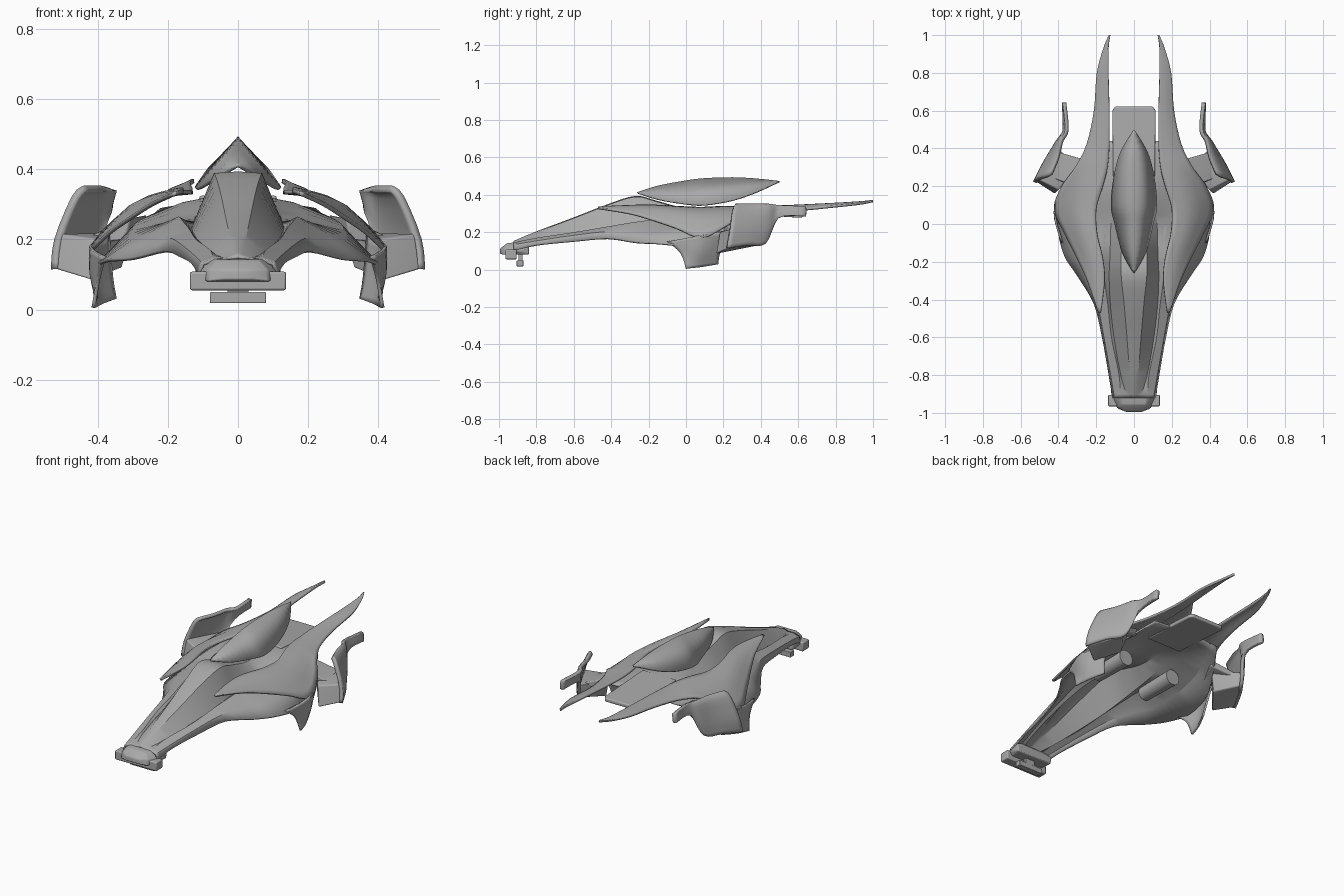
import bpy, bmesh, math
from mathutils import Vector

cube = bpy.data.objects.get("Cube")
if cube:
    bpy.data.objects.remove(cube)

grey = bpy.data.materials.new("hull grey")
grey.use_nodes = True
grey.diffuse_color = (0.4, 0.4, 0.4, 1)
grey.node_tree.nodes["Principled BSDF"].inputs["Base Color"].default_value = (0.4, 0.4, 0.4, 1)


def finish(name, bm, thickness=0, mirror=True, bevel=0, angle=35):
    """Turn a bmesh into a mirrored, optionally thickened object."""
    bmesh.ops.recalc_face_normals(bm, faces=bm.faces)
    mesh = bpy.data.meshes.new(name)
    bm.to_mesh(mesh)
    bm.free()
    obj = bpy.data.objects.new(name, mesh)
    bpy.context.collection.objects.link(obj)
    mesh.materials.append(grey)
    if mirror:
        mod = obj.modifiers.new("Mirror", 'MIRROR')
        mod.use_clip = True
    if thickness:
        mod = obj.modifiers.new("Solidify", 'SOLIDIFY')
        mod.thickness = thickness
        mod.offset = 0
    if bevel:
        mod = obj.modifiers.new("Bevel", 'BEVEL')
        mod.width = bevel
        mod.segments = 3
    bpy.ops.object.select_all(action='DESELECT')
    bpy.context.view_layer.objects.active = obj
    obj.select_set(True)
    bpy.ops.object.shade_smooth_by_angle(angle=math.radians(angle))
    return obj


def spline(a, b, c, d, t):
    """Catmull-Rom point between b and c."""
    return ((b * 2) + (c - a) * t + (a * 2 - b * 5 + c * 4 - d) * t ** 2
            + (b * 3 - a - c * 3 + d) * t ** 3) / 2


def refine(rows, steps):
    """Insert smooth in-between rows."""
    rows = [[Vector(p) for p in row] for row in rows]
    last = len(rows) - 1
    result = []
    for i in range(last):
        four = [rows[min(max(i + k, 0), last)] for k in (-1, 0, 1, 2)]
        for s in range(steps):
            result.append([spline(*pts, s / steps) for pts in zip(*four)])
    return result + [rows[last]]


def loft(name, rows, steps=4, across=1, thickness=0.01, angle=35):
    """Skin a sheet through rows of points."""
    rows = refine(rows, steps)
    if across > 1:
        rows = refine(list(zip(*rows)), across)
    bm = bmesh.new()
    grid = [[bm.verts.new(p) for p in row] for row in rows]
    for r, s in zip(grid, grid[1:]):
        for i in range(len(r) - 1):
            bm.faces.new((r[i], r[i + 1], s[i + 1], s[i]))
    bmesh.ops.remove_doubles(bm, verts=bm.verts, dist=0.0005)
    return finish(name, bm, thickness, angle=angle)


def solid(name, points, both=False, bevel=0.006):
    """Convex block around points; 'both' spans the centre line."""
    bm = bmesh.new()
    for x, y, z in points:
        bm.verts.new((x, y, z))
        if both:
            bm.verts.new((-x, y, z))
    out = bmesh.ops.convex_hull(bm, input=bm.verts)
    junk = [g for g in out["geom_interior"] if isinstance(g, bmesh.types.BMVert)]
    bmesh.ops.delete(bm, geom=junk, context='VERTS')
    bmesh.ops.dissolve_limit(bm, angle_limit=0.02, verts=bm.verts, edges=bm.edges)
    return finish(name, bm, mirror=not both, bevel=bevel)


def block(name, x, y0, y1, z0, z1, bevel=0.006):
    return solid(name, [(x, y, z) for y in (y0, y1) for z in (z0, z1)], True, bevel)


# Body shell: y, then x/z of canopy top, canopy edge, rim, flank, lower edge
stations = [
    (-.92, .01, .145, .03, .14, .07, .14, .1, .13, .11, .1),
    (-.8, .02, .195, .07, .155, .08, .165, .12, .15, .13, .13),
    (-.6, .035, .27, .105, .185, .12, .195, .155, .18, .165, .15),
    (-.42, .05, .34, .125, .21, .14, .225, .19, .2, .21, .165),
    (-.27, .065, .385, .13, .23, .16, .25, .24, .2, .3, .145),
    (-.16, .065, .36, .125, .24, .17, .26, .28, .2, .37, .14),
    (0, .06, .32, .12, .26, .19, .25, .3, .22, .4, .13),
    (.2, .06, .32, .11, .31, .16, .3, .28, .25, .36, .16),
    (.44, .06, .3, .11, .295, .15, .29, .19, .29, .22, .285)]
body = []
for y, *v in stations:
    profile = [(x, y, z) for x, z in zip(v[::2], v[1::2])]
    body.append([(0, y, v[1] + .004)] + profile)
loft("body_shell", body, angle=25)

# Roof blade: ridge height, edge width, edge height
roof = [(-.26, .41, 0, .41), (-.15, .445, .06, .375), (0, .473, .1, .35), (.1, .485, .12, .345),
        (.25, .49, .105, .37), (.38, .483, .07, .415), (.5, .47, 0, .47)]
loft("roof_blade", [[(0, y, h), (x, y, z)] for y, h, x, z in roof], thickness=.008)

# Swept shoulder blades: y, inner x/z, outer x/z
sweep = [(-.47, .175, .332, .185, .328), (-.3, .155, .34, .245, .3), (-.18, .165, .342, .3, .265),
         (-.05, .195, .335, .365, .22), (.08, .2, .33, .42, .17), (.2, .165, .335, .38, .225),
         (.3, .14, .335, .31, .285), (.42, .13, .335, .25, .305), (.6, .13, .342, .21, .318),
         (.8, .135, .352, .195, .338), (.93, .135, .36, .16, .352), (1, .125, .367, .132, .366)]
blades = []
for y, xi, zi, xo, zo in sweep:
    mid = ((xi + xo) / 2, y, (zi + zo) / 2 + (zi - zo) * .25)
    blades.append([(xi, y, zi), mid, (xo, y, zo)])
loft("shoulder_blade", blades, across=3, thickness=.012)

# Downward side fins
loft("side_fin", [
    [(.38, -.1, .15), (.42, .06, .18), (.37, .22, .21)],
    [(.397, -.03, .09), (.418, .07, .1), (.36, .18, .09)],
    [(.413, 0, .005), (.39, .08, .015), (.35, .17, .03)]], across=4)

# Rear winglets: upright plate that narrows into a tail, and its arm
loft("winglet_plate", [
    [(.525, .22, .115), (.515, .235, .2), (.465, .25, .32), (.435, .265, .345)],
    [(.47, .33, .13), (.46, .34, .21), (.425, .35, .32), (.4, .35, .345)],
    [(.41, .42, .14), (.41, .43, .21), (.395, .44, .32), (.38, .44, .345)],
    [(.37, .49, .275), (.367, .5, .3), (.36, .5, .325), (.355, .5, .342)],
    [(.372, .64, .285), (.372, .643, .3), (.37, .643, .325), (.368, .64, .338)]],
    across=3, thickness=.02, angle=50)
solid("winglet_arm", [
    (.42, .16, .085), (.52, .225, .115), (.42, .41, .135), (.33, .28, .12),
    (.4, .18, .2), (.505, .235, .215), (.41, .41, .215), (.3, .3, .22)])
solid("winglet_strut", [
    (.32, .2, .2), (.26, .34, .23), (.42, .24, .19), (.4, .38, .19),
    (.31, .2, .26), (.26, .34, .27), (.42, .24, .21), (.4, .38, .22)])

# Engine tubes below the shoulder slots
bm = bmesh.new()
bmesh.ops.create_cone(bm, cap_ends=True, segments=24, radius1=.04, radius2=.045, depth=.24)
for v in bm.verts:
    v.co = (v.co.x + .165, v.co.z + .01, v.co.y + .215)
finish("engine_tube", bm)

# Rear deck
solid("rear_deck", [
    (.11, .25, .3), (.11, .25, .325), (.115, .6, .278), (.115, .6, .3),
    (.1, .622, .278), (.1, .622, .3)], both=True)

# Nose block, bumper and lower sensor bar
solid("nose_block", [
    (.04, -.995, .085), (.04, -.995, .112), (.09, -.975, .08), (.085, -.97, .115),
    (.06, -.955, .142), (.08, -.86, .15), (.122, -.9, .1), (.122, -.84, .125),
    (.115, -.84, .08)], both=True)
block("nose_bumper", .137, -.965, -.905, .055, .108)
block("sensor_post", .03, -.895, -.875, .03, .09, 0)
block("sensor_bar", .08, -.905, -.87, .018, .05, .003)
